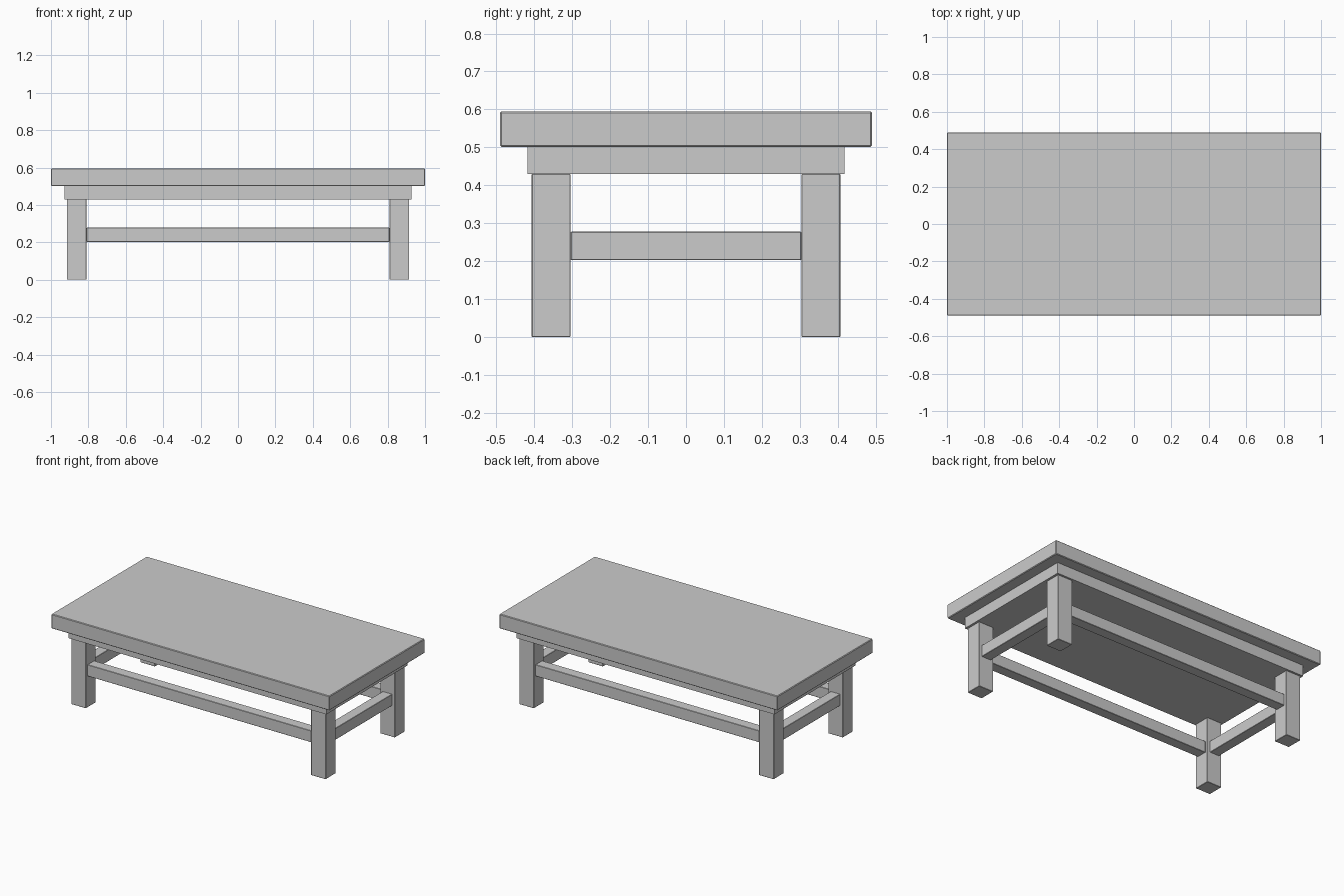
import bpy

if "Cube" in bpy.data.objects:
    bpy.data.objects.remove(bpy.data.objects["Cube"])


def box(name, x, y, z, bevel=0.0):
    """Box spanning the given (min, max) ranges, with an optional small edge bevel."""
    bpy.ops.mesh.primitive_cube_add(size=1)
    ob = bpy.context.object
    ob.name = name
    for v in ob.data.vertices:
        v.co = [r[0] if c < 0 else r[1] for c, r in zip(v.co, (x, y, z))]
    if bevel:
        mod = ob.modifiers.new("edge_bevel", 'BEVEL')
        mod.width = bevel
        mod.segments = 1
    return ob


LEG_X = (0.81, 0.915)
LEG_Y = (0.304, 0.407)
RAIL_Z = (0.203, 0.278)
RAIL_HALF = 0.034


def span(r, side):
    return tuple(sorted((r[0] * side, r[1] * side)))


# Top board and the recessed slab under it
box("table_top", (-1, 1), (-0.49, 0.49), (0.501, 0.595), 0.004)
box("apron", (-0.928, 0.928), (-0.418, 0.418), (0.43, 0.501))

# Four square legs
for sx, xname in ((-1, "left"), (1, "right")):
    for sy, yname in ((-1, "front"), (1, "back")):
        box(f"{yname}_{xname}_leg", span(LEG_X, sx), span(LEG_Y, sy), (0, 0.43), 0.002)

# Stretchers centred on the legs
leg_cx, leg_cy = sum(LEG_X) / 2, sum(LEG_Y) / 2
for s, long_name, short_name in ((-1, "front", "left"), (1, "back", "right")):
    box(f"{long_name}_stretcher", (-LEG_X[0], LEG_X[0]),
        (s * leg_cy - RAIL_HALF, s * leg_cy + RAIL_HALF), RAIL_Z, 0.002)
    box(f"{short_name}_stretcher", (s * leg_cx - RAIL_HALF, s * leg_cx + RAIL_HALF),
        (-LEG_Y[0], LEG_Y[0]), RAIL_Z, 0.002)
